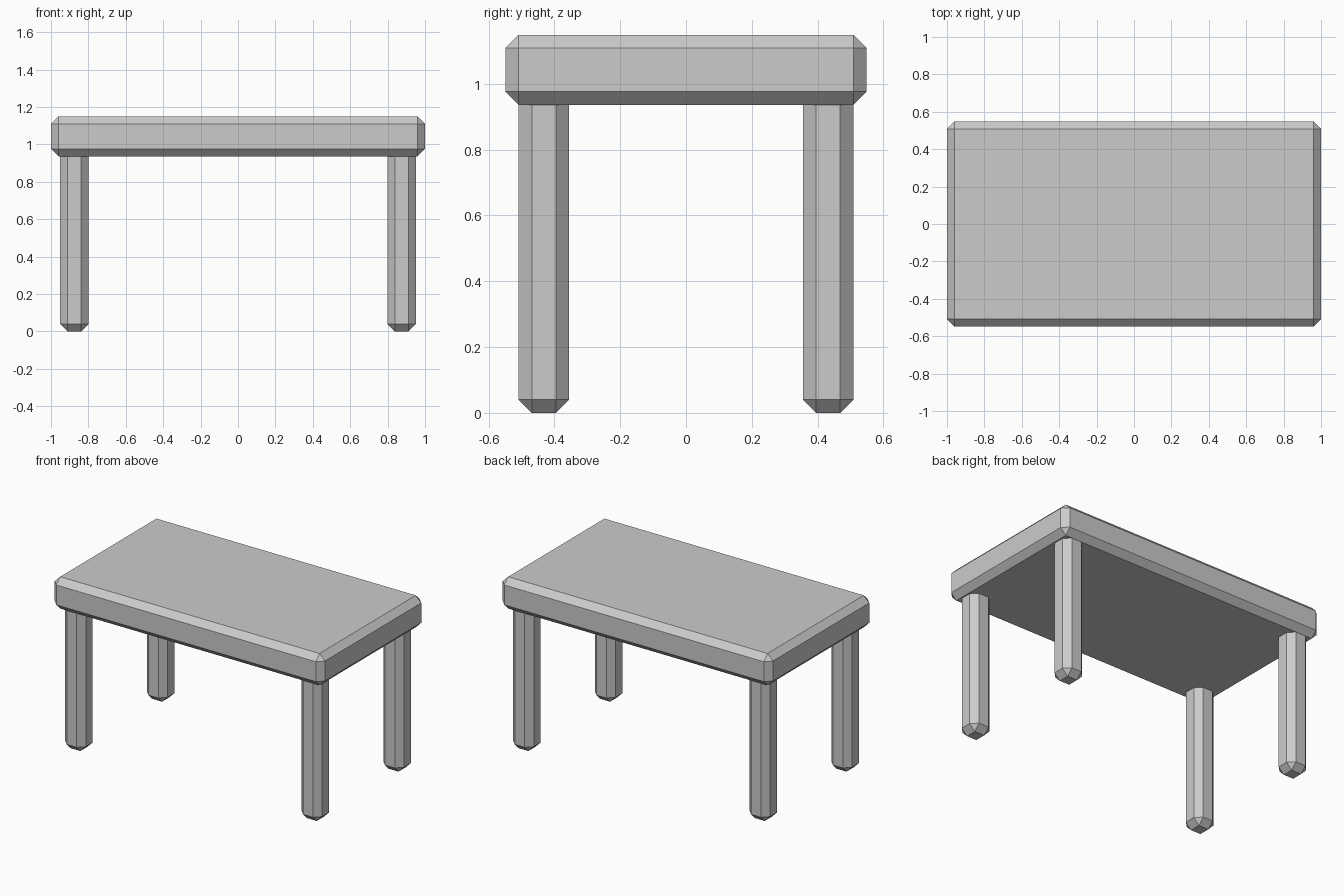
import bpy

if "Cube" in bpy.data.objects:
    bpy.data.objects.remove(bpy.data.objects["Cube"])


def chamfered_box(name, center, size, bevel=0.04):
    """Box with one-segment chamfers on every edge."""
    bpy.ops.mesh.primitive_cube_add(size=1, location=center)
    box = bpy.context.object
    box.name = name
    box.scale = size
    bpy.ops.object.transform_apply(location=False, rotation=False, scale=True)
    mod = box.modifiers.new("Chamfer", 'BEVEL')
    mod.width = bevel
    mod.segments = 1
    mod.limit_method = 'NONE'
    return box


# Table top
TOP_Z, UNDERSIDE_Z = 1.149, 0.936
chamfered_box("table_top", (0, 0, (TOP_Z + UNDERSIDE_Z) / 2),
              (2.0, 1.098, TOP_Z - UNDERSIDE_Z))

# Four chamfered legs, their upper ends sunk into the top
LEG_H, LEG_W = 0.98, 0.153
for side, sx in (("left", -1), ("right", 1)):
    for end, sy in (("front", -1), ("back", 1)):
        chamfered_box(f"{end}_{side}_leg", (sx * 0.875, sy * 0.432, LEG_H / 2),
                      (LEG_W, LEG_W, LEG_H))
